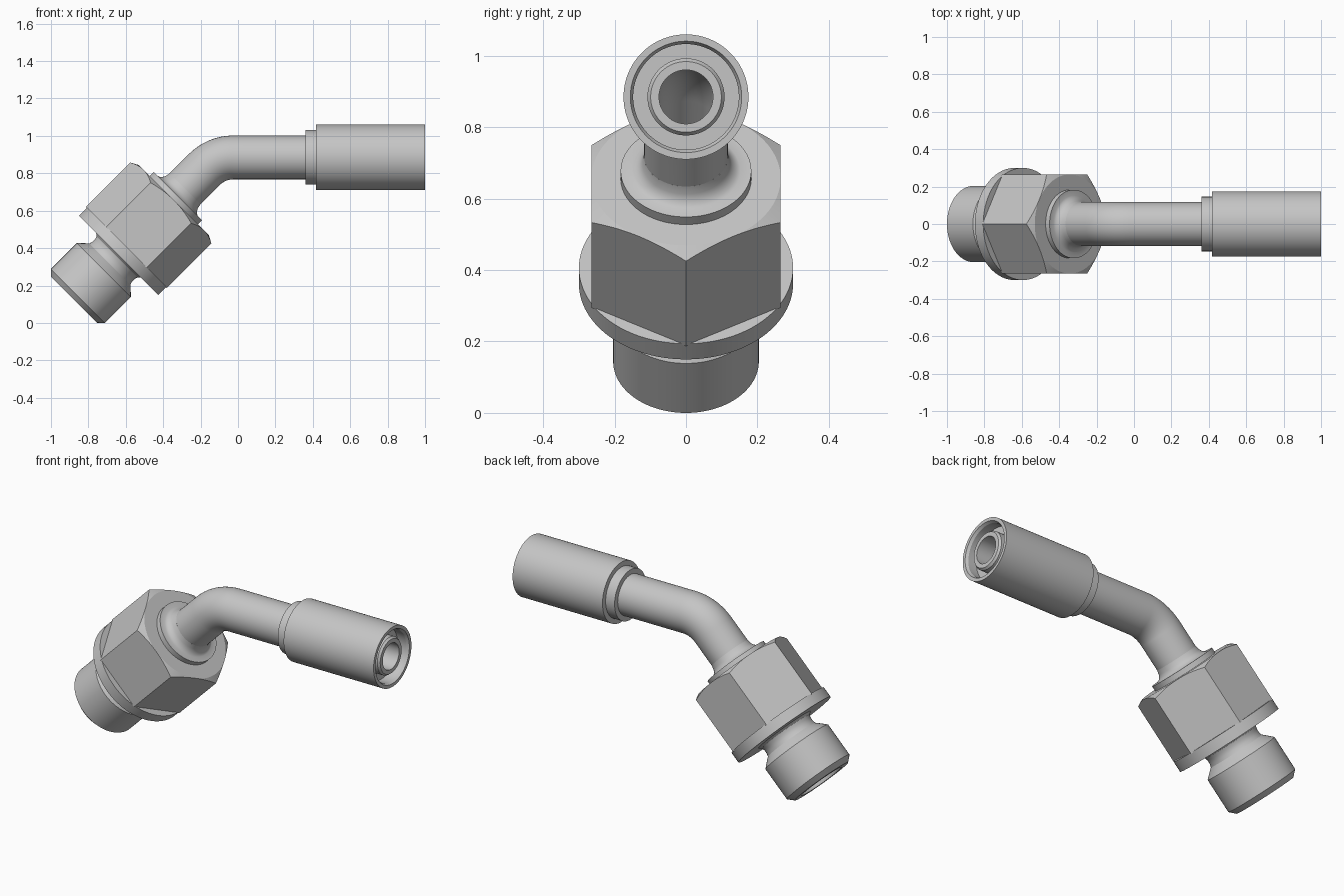
import bpy, bmesh
from math import sin, cos, pi, tan
from mathutils import Matrix, Vector

if "Cube" in bpy.data.objects:
    bpy.data.objects.remove(bpy.data.objects["Cube"])

steel = bpy.data.materials.new("grey_steel")
steel.use_nodes = True
GREY = (0.56, 0.56, 0.56, 1)
steel.diffuse_color = GREY
steel.node_tree.nodes["Principled BSDF"].inputs["Base Color"].default_value = GREY

# Frames: the local z axis runs along each part, local x stays in the bend plane
AXIS_Z = 0.885
BASE = Vector((-0.877, 0, 0.123))
TILTED = Matrix.Translation(BASE) @ Matrix.Rotation(pi / 4, 4, 'Y')
LEVEL = Matrix.Translation((0, 0, AXIS_Z)) @ Matrix.Rotation(pi / 2, 4, 'Y')


def skin(name, rings, closed):
    """Bridge equal rings of points into a surface."""
    bm = bmesh.new()
    loops = [[bm.verts.new(p) for p in ring] for ring in rings]
    n = len(loops[0])
    pairs = list(zip(loops, loops[1:]))
    if closed:
        pairs.append((loops[-1], loops[0]))
    for a, b in pairs:
        for i in range(n):
            j = (i + 1) % n
            bm.faces.new((a[i], a[j], b[j], b[i]))
    bmesh.ops.recalc_face_normals(bm, faces=bm.faces)
    mesh = bpy.data.meshes.new(name)
    bm.to_mesh(mesh)
    bm.free()
    mesh.materials.append(steel)
    ob = bpy.data.objects.new(name, mesh)
    bpy.context.collection.objects.link(ob)
    return ob


def circle(frame, along, radius, sides):
    return [frame @ Vector((radius * cos(2 * pi * i / sides),
                            radius * sin(2 * pi * i / sides), along))
            for i in range(sides)]


def lathe(name, profile, frame, sides=96):
    """Turn a closed (distance along axis, radius) profile."""
    return skin(name, [circle(frame, t, r, sides) for t, r in profile], True)


def activate(ob):
    bpy.ops.object.select_all(action='DESELECT')
    ob.select_set(True)
    bpy.context.view_layer.objects.active = ob


def apply_modifier(ob, mod):
    activate(ob)
    bpy.ops.object.modifier_apply(modifier=mod.name)


# Threaded stub with conical seat, undercut neck and round flange
stub = lathe("stub_and_flange", [
    (0, .13), (0, .173), (.03, .204), (.226, .204), (.255, .174),
    (.272, .155), (.29, .15), (.31, .15), (.326, .155), (.338, .17),
    (.338, .3), (.4, .3), (.4, .1), (.25, .09)], TILTED)

# Hexagon nut, its upper corners trimmed by a cone
nut = lathe("hex_nut", [(.395, .1), (.395, .306), (.755, .306), (.755, .1)],
            TILTED, 6)
cone = lathe("nut_chamfer_cutter",
             [(.38, .05), (.38, .33), (.72, .33), (.775, .228), (.775, .05)], TILTED)
trim = nut.modifiers.new("chamfer", 'BOOLEAN')
trim.operation = 'INTERSECT'
trim.solver = 'EXACT'
trim.object = cone
apply_modifier(nut, trim)
bpy.data.objects.remove(cone)

# Collar flaring into the pipe
collar = lathe("pipe_collar", [
    (.74, .1), (.74, .183), (.785, .183), (.785, .152), (.79, .141),
    (.8, .13), (.815, .122), (.84, .117), (.84, .1)], TILTED)

# Bent pipe, hollow
BEND_R = 0.22
corner_x = BASE.x + AXIS_Z - BASE.z
start_x = corner_x + BEND_R * tan(pi / 8)
frames = [TILTED @ Matrix.Translation((0, 0, .25))]
STEPS = 16
for k in range(STEPS + 1):
    a = pi / 4 * (1 - k / STEPS)
    centre = Vector((start_x - BEND_R * sin(a), 0, AXIS_Z - BEND_R * (1 - cos(a))))
    frames.append(Matrix.Translation(centre) @ Matrix.Rotation(pi / 2 - a, 4, 'Y'))
frames.append(LEVEL @ Matrix.Translation((0, 0, .925)))
outer = [circle(f, 0, .117, 64) for f in frames]
inner = [circle(f, 0, .0755, 64) for f in reversed(frames)]
pipe = skin("bent_pipe", outer + inner, True)

# Crimp sleeve with a stepped shoulder and recessed end
sleeve = lathe("crimp_sleeve", [
    (.36, .11), (.36, .146), (.418, .146), (.418, .175), (1, .175),
    (1, .156), (.985, .148), (.93, .148), (.93, .1), (.91, .1)], LEVEL)

# Inner nipple inside the sleeve end
nipple = lathe("hose_nipple", [
    (.91, .0755), (.91, .108), (.978, .108), (.99, .099), (.99, .0755)], LEVEL)

for part in (stub, nut, collar, pipe, sleeve, nipple):
    activate(part)
    bpy.ops.object.shade_smooth_by_angle(angle=pi / 7)
